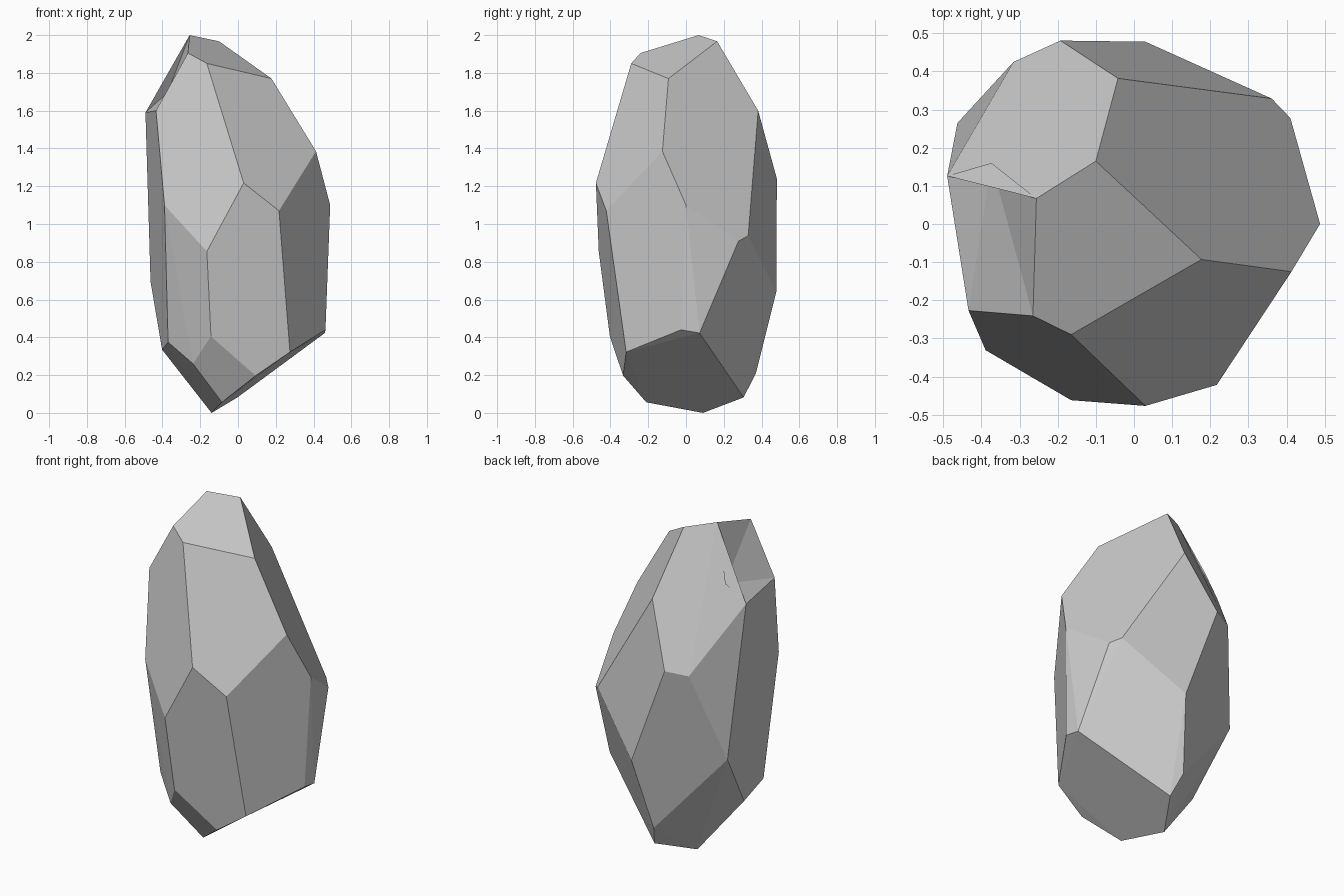
import bpy, bmesh
from math import radians

if "Cube" in bpy.data.objects:
    bpy.data.objects.remove(bpy.data.objects["Cube"])

# corner points of the stone, grouped from the tip down to the base
TIP = [(-.256, .067, 2.0), (-.10, .165, 1.967), (-.265, -.241, 1.905),
       (-.165, -.29, 1.85), (.177, -.093, 1.77)]
SHOULDER = [(-.042, .382, 1.60), (-.434, -.227, 1.60), (-.49, .126, 1.59),
            (.413, -.125, 1.385), (-.193, .481, 1.24), (-.316, .425, 1.22),
            (.03, -.477, 1.217)]
WAIST = [(.488, 0, 1.10), (-.389, -.331, 1.10), (.217, -.422, 1.07),
         (.361, .329, .937), (.41, .278, .91), (-.165, -.462, .855),
         (-.463, .265, .695), (.03, .478, .64)]
BASE = [(.463, -.026, .44), (.46, .072, .423), (-.143, -.403, .405),
        (-.37, -.212, .375), (-.402, .02, .335), (.275, -.317, .322),
        (-.238, -.304, .26), (-.043, .37, .21), (.093, -.333, .197),
        (-.003, .305, .082), (-.085, -.21, .056), (-.14, .09, 0)]

bm = bmesh.new()
for p in TIP + SHOULDER + WAIST + BASE:
    bm.verts.new(p)
bm.verts.ensure_lookup_table()
rim = [bm.verts[i] for i in (0, 7, 6, 2)]
res = bmesh.ops.convex_hull(bm, input=bm.verts[:])

# shallow chip on the left shoulder
chip = [f for f in bm.faces if all(v in rim for v in f.verts)]
if len(chip) == 2:
    bmesh.ops.delete(bm, geom=chip, context='FACES')
    dent = bm.verts.new((-.374, .16, 1.695))
    for a, b in zip(rim, rim[1:] + rim[:1]):
        bm.faces.new((a, b, dent))

# merge almost coplanar triangles into clean facets
bmesh.ops.delete(bm, geom=[v for v in bm.verts if not v.link_faces], context='VERTS')
bmesh.ops.dissolve_limit(bm, angle_limit=radians(2.5), verts=bm.verts[:], edges=bm.edges[:])
bmesh.ops.recalc_face_normals(bm, faces=bm.faces[:])

mesh = bpy.data.meshes.new("stone")
bm.to_mesh(mesh)
bm.free()
bpy.context.collection.objects.link(bpy.data.objects.new("stone", mesh))
